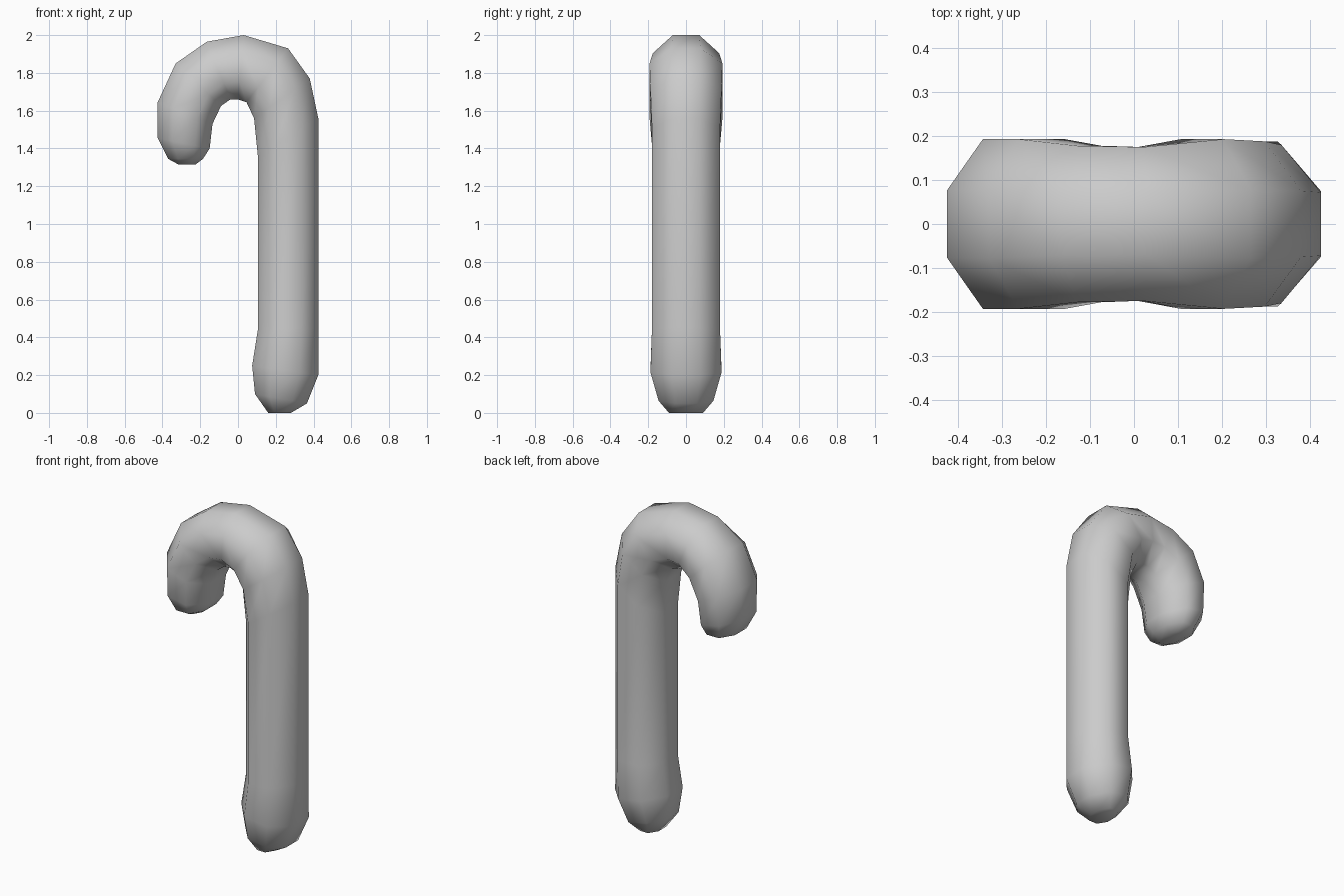
import bpy, bmesh
from mathutils import Vector

# Sections along the cane: inner (x, z), outer (x, z), half depth in y
SECTIONS = [
    (0.16, 0.00, 0.28, 0.00, 0.09),
    (0.09, 0.10, 0.365, 0.05, 0.145),
    (0.075, 0.25, 0.425, 0.20, 0.188),
    (0.105, 0.44, 0.425, 0.45, 0.18),
    (0.105, 1.36, 0.425, 1.56, 0.18),
    (0.085, 1.56, 0.38, 1.77, 0.188),
    (0.045, 1.645, 0.265, 1.93, 0.193),
    (0.00, 1.66, 0.03, 2.00, 0.175),
    (-0.04, 1.66, -0.165, 1.965, 0.178),
    (-0.09, 1.625, -0.33, 1.85, 0.193),
    (-0.135, 1.53, -0.425, 1.645, 0.193),
    (-0.15, 1.40, -0.425, 1.455, 0.18),
    (-0.185, 1.345, -0.37, 1.345, 0.14),
    (-0.225, 1.315, -0.315, 1.315, 0.075),
]
# Octagon: fraction from inner to outer edge, fraction of half depth
OCTAGON = [(0, -0.4), (0.28, -1), (0.72, -1), (1, -0.4),
           (1, 0.4), (0.72, 1), (0.28, 1), (0, 0.4)]

# Hooked cane body, lofted through the sections
bm = bmesh.new()
rings = []
for ix, iz, ox, oz, depth in SECTIONS:
    inner, outer = Vector((ix, 0, iz)), Vector((ox, 0, oz))
    rings.append([bm.verts.new(inner.lerp(outer, t) + Vector((0, d * depth, 0)))
                  for t, d in OCTAGON])
for a, b in zip(rings, rings[1:]):
    for i in range(8):
        j = (i + 1) % 8
        bm.faces.new((a[i], a[j], b[j], b[i]))

# Blunt end caps
bm.faces.new(rings[0][::-1])
bm.faces.new(rings[-1])
bmesh.ops.recalc_face_normals(bm, faces=bm.faces)
for f in bm.faces:
    f.smooth = True

mesh = bpy.data.meshes.new("hooked_cane")
bm.to_mesh(mesh)
bm.free()
cane = bpy.data.objects.new("hooked_cane", mesh)
bpy.context.collection.objects.link(cane)
